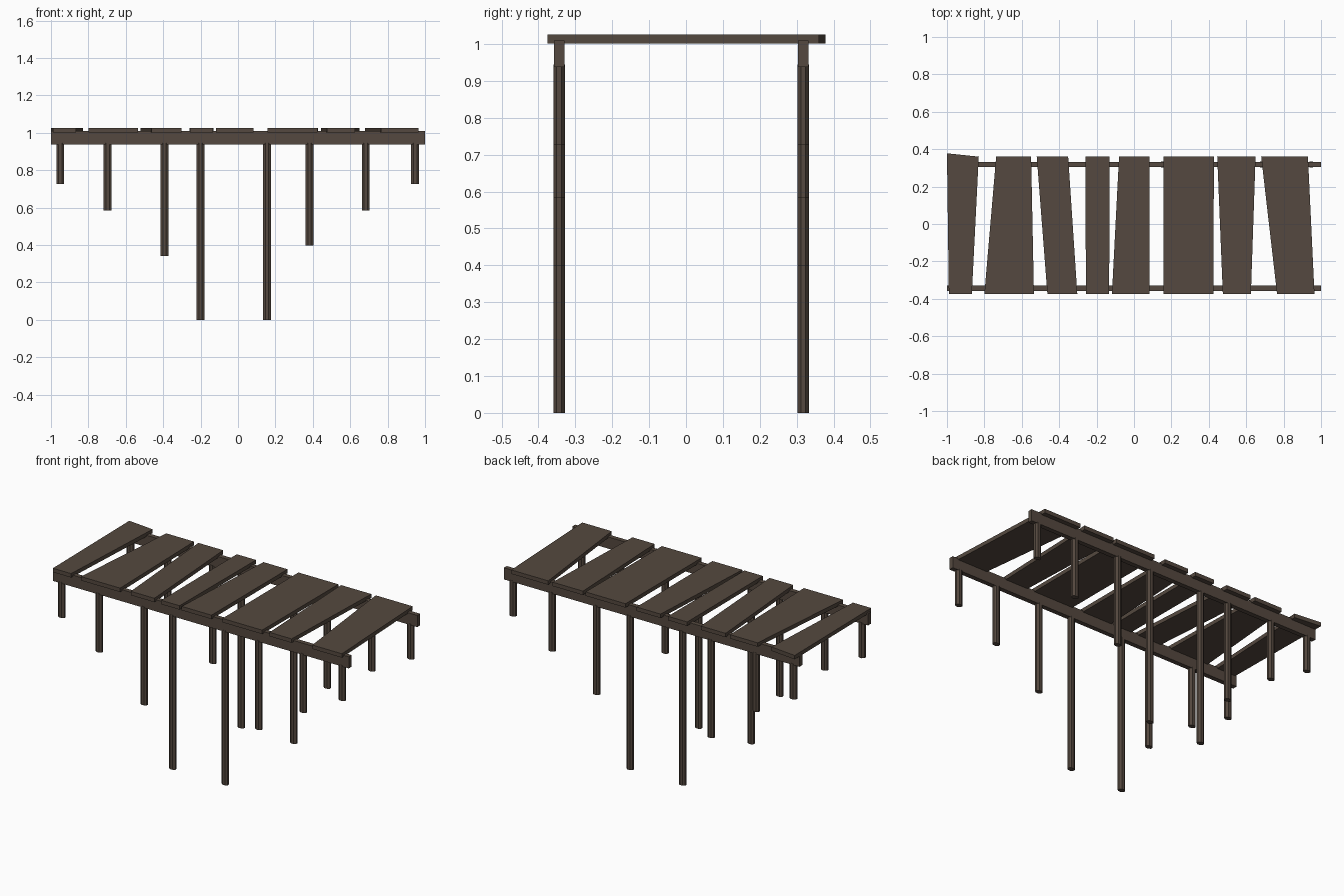
import bpy, bmesh, math
from mathutils import Matrix

if "Cube" in bpy.data.objects:
    bpy.data.objects.remove(bpy.data.objects["Cube"])

wood = bpy.data.materials.new("dark_wood")
wood.diffuse_color = (0.09, 0.066, 0.05, 1)
wood.use_nodes = True
wood.node_tree.nodes["Principled BSDF"].inputs["Base Color"].default_value = wood.diffuse_color


def finish(name, bm):
    bmesh.ops.recalc_face_normals(bm, faces=bm.faces)
    me = bpy.data.meshes.new(name)
    bm.to_mesh(me)
    bm.free()
    me.materials.append(wood)
    ob = bpy.data.objects.new(name, me)
    bpy.context.collection.objects.link(ob)
    return ob


def prism(name, outline, z0, z1):
    """Extrude a flat outline in xy from z0 up to z1."""
    bm = bmesh.new()
    bottom = [bm.verts.new((x, y, z0)) for x, y in outline]
    face = bm.faces.new(bottom)
    ext = bmesh.ops.extrude_face_region(bm, geom=[face])
    top = [v for v in ext["geom"] if isinstance(v, bmesh.types.BMVert)]
    bmesh.ops.translate(bm, verts=top, vec=(0, 0, z1 - z0))
    return finish(name, bm)


# Deck planks: back left x, back right x, front left x, front right x
planks = [
    (-1.0, -0.83, -0.99, -0.867),
    (-0.737, -0.55, -0.80, -0.535),
    (-0.52, -0.352, -0.463, -0.303),
    (-0.26, -0.13, -0.257, -0.133),
    (-0.08, 0.083, -0.118, 0.083),
    (0.157, 0.427, 0.157, 0.425),
    (0.445, 0.65, 0.475, 0.625),
    (0.68, 0.93, 0.765, 0.965),
]
for i, (bl, br, fl, fr) in enumerate(planks):
    back_left_y = 0.378 if i == 0 else 0.36   # first plank has a skewed end
    prism(f"deck_plank_{i + 1}",
          [(fl, -0.375), (fr, -0.375), (br, 0.36), (bl, back_left_y)],
          1.001, 1.025)

# Side beams (three butted lengths each) and their stepped posts
joints = [-1.0, -0.2, 0.145, 1.0]
posts = [(-0.95, 0.727), (-0.697, 0.583), (-0.393, 0.342), (-0.2, 0.0),
         (0.155, 0.0), (0.382, 0.398), (0.683, 0.583), (0.947, 0.727)]

for side, yc in (("front", -0.344), ("back", 0.318)):
    for j in range(3):
        x0, x1 = joints[j], joints[j + 1]
        prism(f"{side}_beam_{j + 1}",
              [(x0, yc - 0.014), (x1, yc - 0.014), (x1, yc + 0.014), (x0, yc + 0.014)],
              0.938, 1.009)
    for k, (x, z0) in enumerate(posts):
        # Eight-sided post, flat sides facing the axes
        ring = []
        for s in range(8):
            a = math.radians(22.5 + 45 * s)
            r = 1 / math.cos(math.radians(22.5))
            ring.append((x + 0.021 * r * math.cos(a), yc + 0.0155 * r * math.sin(a)))
        prism(f"{side}_post_{k + 1}", ring, z0, 0.945)
